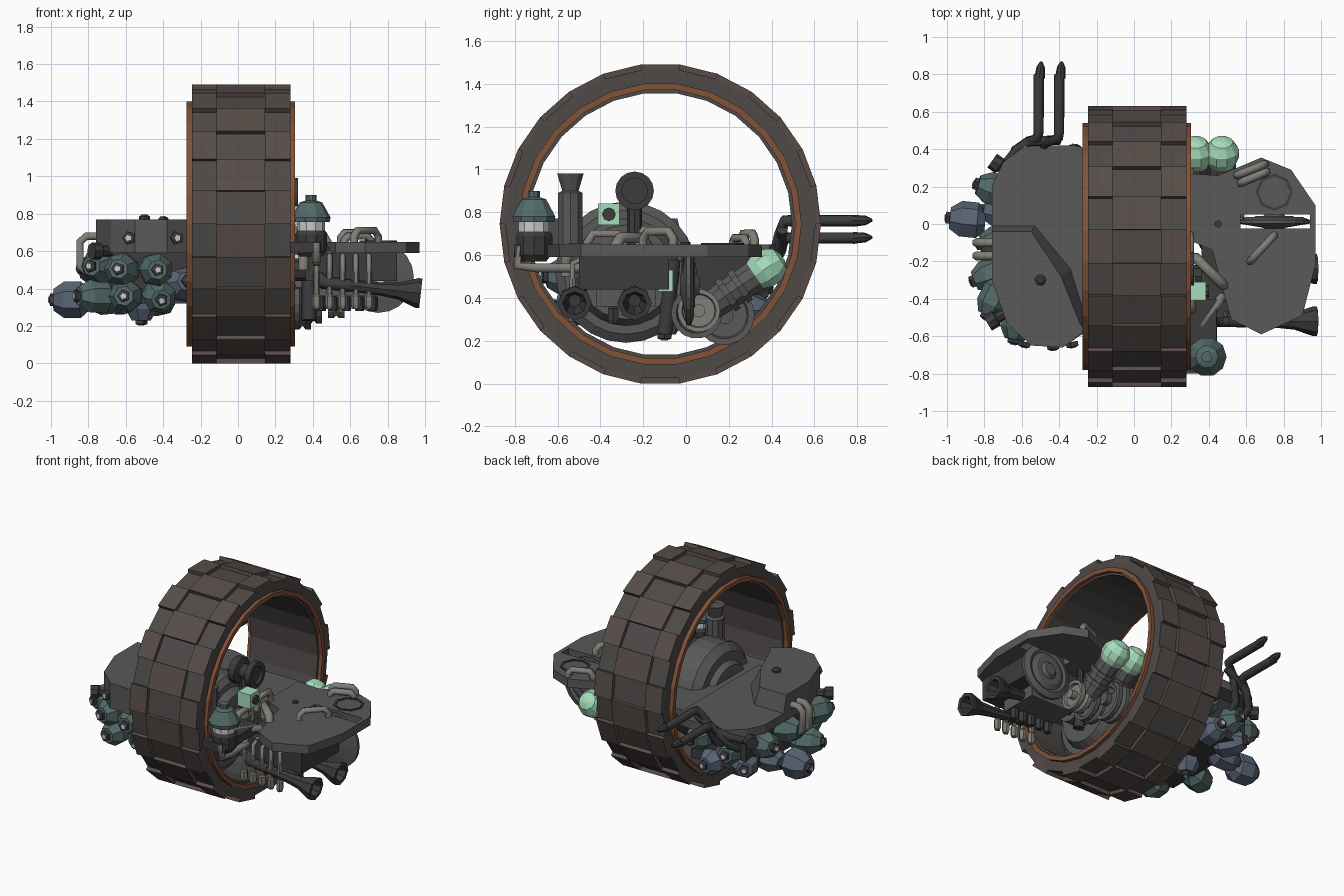
import bpy, bmesh, math
from mathutils import Vector as V

if "Cube" in bpy.data.objects:
    bpy.data.objects.remove(bpy.data.objects["Cube"])

def mat(name, c):
    m = bpy.data.materials.new(name)
    m.diffuse_color = (*c, 1)
    m.use_nodes = True
    m.node_tree.nodes["Principled BSDF"].inputs["Base Color"].default_value = m.diffuse_color
    return m

DARK, MID = mat("dark_metal", (.045, .045, .048)), mat("plate_grey", (.1, .1, .1))
BROWN, TYRE = mat("brown_rubber", (.095, .072, .065)), mat("grey_rubber", (.075, .068, .064))
COPPER, PIPE = mat("copper", (.22, .085, .04)), mat("pipe_grey", (.22, .21, .185))
TEAL, BLUE = mat("teal", (.085, .145, .14)), mat("blue_grey", (.1, .13, .18))
GREEN, WHITE = mat("mint", (.38, .72, .5)), mat("pale", (.55, .55, .53))

def finish(name, bm, m):
    bmesh.ops.recalc_face_normals(bm, faces=bm.faces)
    me = bpy.data.meshes.new(name)
    bm.to_mesh(me)
    bm.free()
    ob = bpy.data.objects.new(name, me)
    bpy.context.collection.objects.link(ob)
    me.materials.append(m)
    return ob

def lathe(name, prof, loc, axis, m, n=8, closed=False):
    """Revolve (radius, height) points about an axis through loc."""
    a = V(axis).normalized()
    u = a.cross(V((0, 0, 1)))
    u = u.normalized() if u.length > .01 else V((1, 0, 0))
    v = a.cross(u)
    bm = bmesh.new()
    rings = []
    for r, h in prof:
        ring = []
        for i in range(n):
            t = 2 * math.pi * i / n
            ring.append(bm.verts.new(V(loc) + a * h + (u * math.cos(t) + v * math.sin(t)) * r))
        rings.append(ring)
    for p, q in zip(rings, rings[1:] + (rings[:1] if closed else [])):
        for i in range(n):
            bm.faces.new((p[i], p[(i + 1) % n], q[(i + 1) % n], q[i]))
    if not closed:
        bm.faces.new(rings[0])
        bm.faces.new(rings[-1])
    return finish(name, bm, m)

def cyl(name, p, q, r, m, n=8, r2=None):
    d = V(q) - V(p)
    return lathe(name, [(r, 0), (r if r2 is None else r2, d.length)], p, d, m, n)

def prism(name, pts, z0, z1, m, top=None):
    bm = bmesh.new()
    lo = [bm.verts.new((x, y, z0)) for x, y in pts]
    hi = [bm.verts.new((x, y, z1)) for x, y in (top or pts)]
    bm.faces.new(lo)
    bm.faces.new(hi)
    k = len(pts)
    for i in range(k):
        bm.faces.new((lo[i], lo[(i + 1) % k], hi[(i + 1) % k], hi[i]))
    return finish(name, bm, m)

def box(name, x0, x1, y0, y1, z0, z1, m):
    return prism(name, [(x0, y0), (x1, y0), (x1, y1), (x0, y1)], z0, z1, m)

def tube(name, pts, r, m):
    cu = bpy.data.curves.new(name, 'CURVE')
    cu.dimensions, cu.bevel_depth, cu.bevel_resolution, cu.use_fill_caps = '3D', r, 1, True
    s = cu.splines.new('POLY')
    s.points.add(len(pts) - 1)
    for p, c in zip(s.points, pts):
        p.co = (*c, 1)
    cu.materials.append(m)
    bpy.context.collection.objects.link(bpy.data.objects.new(name, cu))

def arch(name, p, q, h, r=.022, m=PIPE):
    """Pipe that rises from p, runs across and drops to q."""
    p, q, up = V(p), V(q), V((0, 0, h))
    d = (q - p) * .15
    tube(name, [p, p + up * .6, p + d + up, q - d + up, q + up * .6, q], r, m)

# big wheel: tyre, staggered treads, copper rims
CY, CZ, N = -.12, .745, 26
lathe("tyre", [(.725, -.245), (.725, .28), (.615, .28), (.615, -.245)], (0, CY, CZ), (1, 0, 0), TYRE, N, True)
for x, nm in ((-.275, "left"), (.275, "right")):
    lathe("rim_" + nm, [(.66, 0), (.66, .03), (.63, .03), (.63, 0)], (x, CY, CZ), (1, 0, 0), COPPER, N, True)
bm = bmesh.new()
for k in range(N):
    for x0, x1 in ([(-.115, .145)] if k % 2 else [(-.245, -.115), (.145, .28)]):
        vs = [bm.verts.new((x, CY + r * math.sin(t), CZ + r * math.cos(t))) for r in (.69, .7505)
              for x, t in [(x, (k + s) * 2 * math.pi / N) for x, s in ((x0, -.5), (x1, -.5), (x1, .5), (x0, .5))]]
        bm.faces.new(vs[:4])
        bm.faces.new(vs[4:])
        for i in range(4):
            j = (i + 1) % 4
            bm.faces.new((vs[i], vs[j], vs[j + 4], vs[i + 4]))
finish("treads", bm, BROWN)

# inner flywheel, drum and funnel
C = (0, -.28, .52)
lathe("flywheel", [(.12, -.2), (.12, -.15), (.2, -.15), (.22, -.11), (.28, -.11), (.33, -.06), (.33, .1), (.29, .13),
                   (.25, .13), (.22, .18), (.12, .18), (.12, .3)], C, (1, 0, 0), MID, 24)
cyl("axle", (-.5, -.28, .5), (.5, -.28, .5), .06, DARK)
lathe("winch_drum", [(.09, 0), (.09, .05), (.05, .06), (.05, .12), (.09, .13), (.09, .17), (.06, .17), (.06, .15)],
      (.15, -.24, .9), (1, 0, 0), DARK, 16)
cyl("drum_stand", (.22, -.24, .5), (.22, -.24, .9), .035, DARK)
lathe("funnel", [(.06, 0), (.06, .25), (.04, .26), (.065, .34), (.05, .33)], (.15, -.54, .64), (0, 0, 1), MID, 10)
box("inner_floor", -.25, .32, -.62, .3, .59, .64, MID)

# right deck with slot
RIGHT = [(.28, .27), (.45, .26), (.55, .3), (.68, .355), (.84, .29), (.97, .1), (.97, -.22), (.9, -.49), (.68, -.59),
         (.52, -.51), (.46, -.3), (.42, -.14), (.28, -.08)]
deck = prism("right_deck", RIGHT, .59, .65, MID)
cut = box("slot_cutter", .57, .94, -.025, .05, .5, .8, MID)
cut.hide_render = cut.hide_viewport = True
b = deck.modifiers.new("slot", 'BOOLEAN')
b.operation, b.object = 'DIFFERENCE', cut
lathe("hatch_rim", [(.1, 0), (.1, .008), (.085, .008), (.085, 0)], (.75, .17, .648), (0, 0, 1), DARK, 8, True)
lathe("slot_wheel", [(.04, -.04), (.07, -.03), (.13, -.02), (.19, -.01), (.19, .01), (.15, .025), (.13, .015),
                     (.1, .03), (.06, .03), (.04, .05)], (.75, .012, .46), (0, 1, 0), MID, 20)
# engine under the right deck
box("engine_block", .36, .85, -.5, -.08, .44, .59, DARK)
box("engine_sump", .4, .74, -.42, -.14, .36, .46, MID)
for i in range(5):
    x = .42 + .07 * i
    lathe("injector", [(.018, 0), (.025, .02), (.025, .07), (.016, .08), (.016, .2)], (x, -.53, .29), (0, 0, 1), PIPE, 6)
    tube("injector_pipe", [(x, -.53, .48), (x, -.53, .56), (x, -.47, .59)], .014, PIPE)
    lathe("injector", [(.022, 0), (.028, .02), (.028, .07), (.018, .08), (.018, .2)], (x + .02, -.34, .28), (0, 0, 1), DARK, 6)
for y in (-.52, -.24):
    lathe("exhaust_horn", [(.03, 0), (.035, .2), (.045, .3), (.08, .4), (.08, .42), (.055, .42), (.03, .3)],
          (.56, y, .42), (1, 0, -.11), DARK, 8)
tube("horn_feed", [(.4, -.45, .5), (.46, -.52, .43), (.6, -.52, .415)], .035, DARK)
# slanted cylinders with mint caps
for x in (.33, .47):
    d = V((0, .8, .55)).normalized()
    lathe("piston", [(.07, 0), (.075, .1), (.09, .1), (.09, .13), (.075, .13), (.075, .17), (.09, .17), (.09, .2),
                     (.075, .2), (.075, .28)], (x, .1, .35), d, MID, 10)
    lathe("mint_cap", [(.075, 0), (.092, .04), (.092, .09), (.06, .14), (.02, .155)], V((x, .1, .35)) + d * .27, d, GREEN, 10)
for x, y, z, r in ((.36, .05, .33, .12), (.3, .18, .32, .14), (.48, .06, .34, .1)):
    lathe("pulley", [(r, 0), (r, .03), (r * .85, .045), (r, .06), (r, .09), (r * .8, .09), (r * .75, .07), (r * .3, .07),
                     (r * .3, .11)], (x, y, z), (1, 0, 0), PIPE if r == .1 else MID, 18)
tube("hanging_tube", [(.38, -.1, .23), (.38, -.09, .3), (.38, -.06, .58)], .04, DARK)
cyl("lever_post", (.45, .0, .28), (.45, .0, .66), .02, DARK)
box("mint_box_low", .72, .78, -.13, -.06, .43, .53, GREEN)

# mint control box
box("mint_box", .285, .385, -.41, -.31, .74, .84, GREEN)
cyl("mint_box_lens", (.38, -.36, .79), (.4, -.36, .79), .032, DARK)
# corner lamp
L = (.39, -.71, 0)
lathe("lamp_base", [(.06, .57), (.085, .6), (.085, .69), (.075, .71)], L, (0, 0, 1), DARK, 10)
lathe("lamp_glass", [(.075, .71), (.075, .76)], L, (0, 0, 1), WHITE, 10)
lathe("lamp_roof", [(.1, .755), (.105, .78), (.06, .86), (.03, .87), (.03, .9)], L, (0, 0, 1), TEAL, 10)
box("lamp_bracket", .28, .44, -.8, -.4, .59, .65, DARK)
tube("lamp_pipe", [(.42, -.78, .64), (.42, -.79, .55), (.42, -.7, .54), (.42, -.5, .54)], .024, PIPE)
# deck pipes
arch("deck_pipe", (.62, -.2, .63), (.75, -.06, .63), .08)
arch("deck_pipe", (.55, .26, .63), (.7, .32, .63), .07)
arch("deck_pipe", (.57, .22, .63), (.71, .28, .63), .05)
arch("side_pipe", (.33, -.18, .58), (.48, -.33, .58), .1, .028)
arch("side_pipe", (.35, -.56, .5), (.47, -.39, .5), .13, .028)
arch("hub_pipe", (.31, -.46, .6), (.31, -.29, .6), .1)
arch("hub_pipe", (.3, -.22, .6), (.3, -.06, .6), .12)

# left deck with raised front
LEFT = [(-.2, .39), (-.32, .42), (-.58, .42), (-.7, .33), (-.76, .2), (-.76, -.3), (-.68, -.53), (-.55, -.65),
        (-.38, -.66), (-.25, -.57), (-.2, -.5)]
prism("left_deck", LEFT, .59, .65, MID)
FRONT = [(-.76, -.3), (-.68, -.53), (-.55, -.65), (-.38, -.66), (-.26, -.57)]
prism("raised_deck", FRONT + [(-.26, -.5), (-.34, -.24), (-.53, -.01), (-.76, -.01)], .65, .77, MID,
      FRONT + [(-.29, -.53), (-.39, -.28), (-.55, -.04), (-.76, -.04)])
box("left_core", -.68, -.25, -.42, .3, .32, .59, DARK)

# barrels with end lights
def light(p, d, r):
    lathe("light_ring", [(r, 0), (r, .025), (r * .6, .03)], p, d, DARK, 5)
    lathe("light_lens", [(r * .55, .02), (r * .5, .034)], p, d, WHITE, 5)

def barrel(p, d, m, r=.09, h=.1):
    d = V(d).normalized()
    lathe("barrel", [(r * .6, -h), (r, -h * .55), (r, h * .4), (r * .6, h)], p, d, m, 7)
    light(V(p) + d * (h - .005), d, .035)

for p, d in (((-.74, -.4, .52), (-.5, -1, 0)), ((-.62, -.52, .5), (-.2, -1, .05)), ((-.44, -.55, .5), (.1, -1, 0)),
             ((-.6, -.5, .36), (-.1, -1, 0)), ((-.76, -.27, .36), (-1, -.4, 0)), ((-.42, -.46, .36), (.1, -1, -.2)),
             ((-.74, .18, .5), (-1, .3, .1)), ((-.55, .28, .45), (-.2, 1, 0)), ((-.72, -.1, .5), (-1, -.1, .1)),
             ((-.33, .3, .5), (.1, 1, 0))):
    barrel(p, d, TEAL)
for p, d in (((-.7, .06, .35), (-1, .1, -.1)), ((-.3, -.42, .42), (.3, -1, .2)), ((-.62, .22, .35), (-.6, 1, 0)),
             ((-.42, .28, .34), (.1, 1, 0)), ((-.52, -.1, .33), (0, 0, -1))):
    barrel(p, d, BLUE)
barrel((-.89, .02, .34), (-1, .1, 0), BLUE, .1, .095)
for x in (-.58, -.33):
    light((x, -.63, .67), (.2 if x > -.4 else -.2, -1, 0), .036)
# outward spotlights
for p, d in (((-.66, .27, .57), (-1, .7, 0)), ((-.68, -.47, .6), (-1, -.6, 0))):
    lathe("spotlight", [(.03, 0), (.03, .06), (.045, .07), (.045, .12), (.03, .12)], p, d, DARK, 8)
# left pipes and twin exhausts
for y in (-.1, -.17):
    tube("left_pipe", [(-.72, y, .68), (-.81, y, .68), (-.845, y, .65), (-.845, y, .52), (-.8, y, .48), (-.72, y, .48)], .024, PIPE)
for x, z in ((-.51, .68), (-.4, .76)):
    tube("exhaust", [(x - .13, .33, .5), (x - .12, .4, .54), (x - .06, .44, z - .06), (x - .005, .46, z), (x, .5, z),
                     (x, .8, z)], .028, DARK)
    lathe("exhaust_tip", [(.028, 0), (.022, .06), (.006, .09)], (x + .005, .78, z), (.1, 1, .03), DARK, 8)
tube("exhaust_link", [(-.7, .3, .56), (-.62, .4, .6), (-.55, .44, .64), (-.4, .45, .72)], .028, DARK)
lathe("deck_knob", [(.03, 0), (.03, .015), (.015, .025)], (-.5, -.3, .77), (0, 0, 1), DARK, 8)
